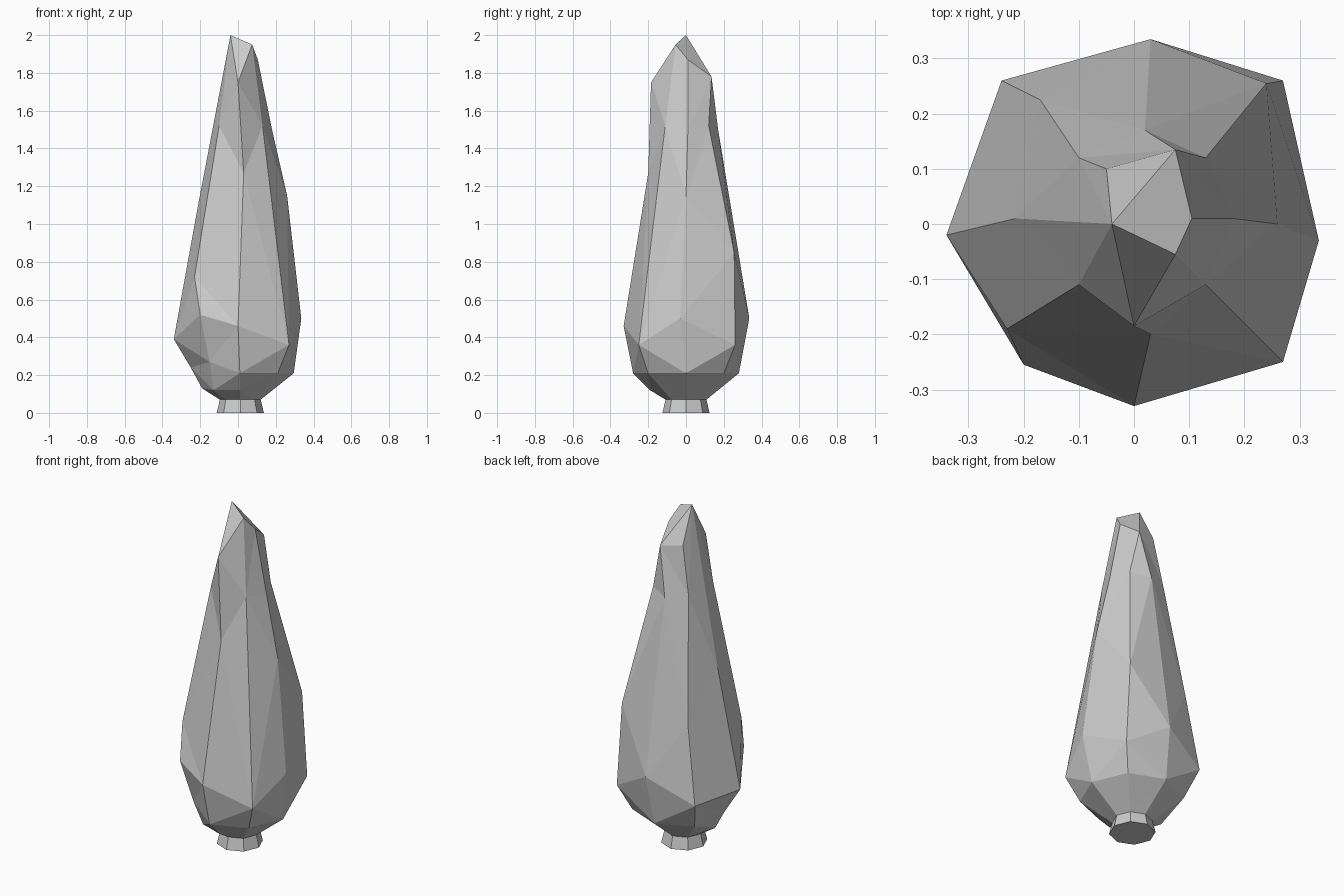
import bpy, bmesh
from math import cos, sin, tau
from mathutils import Vector

if "Cube" in bpy.data.objects:
    bpy.data.objects.remove(bpy.data.objects["Cube"])

NECK_Z, NECK_R, CX = 0.07, 0.108, 0.012

# Eight vertical ridges, counter-clockwise from the right side
RIDGES = [
    [(.295, 0, .21), (.335, -.03, .5), (.26, 0, 1.15), (.18, .01, 1.5), (.105, .01, 1.87)],
    [(.21, .2, .21), (.27, .26, .36), (.24, .255, .85), (.13, .12, 1.52), (.075, .135, 1.78)],
    [(.01, .28, .21), (.03, .335, .5), (.02, .17, 1.5), (.075, .135, 1.78)],
    [(-.19, .19, .21), (-.24, .26, .37), (-.17, .225, .82), (-.1, .12, 1.53), (-.05, .1, 1.8)],
    [(-.19, 0, .13), (-.25, 0, .24), (-.34, -.02, .39), (-.215, .01, 1.08)],
    [(-.13, -.14, .12), (-.15, -.2, .27), (-.2, -.255, .52), (-.23, -.19, .72), (-.1, -.11, 1.52)],
    [(.01, -.19, .12), (.01, -.28, .21), (0, -.33, .46), (.03, -.2, 1.27), (0, -.185, 1.75)],
    [(.21, -.2, .21), (.27, -.25, .36), (.13, -.11, 1.52), (.075, -.055, 1.95)],
]
APEX = (-.04, 0, 2)


def finish(bm, name):
    bmesh.ops.recalc_face_normals(bm, faces=bm.faces)
    mesh = bpy.data.meshes.new(name)
    bm.to_mesh(mesh)
    bm.free()
    obj = bpy.data.objects.new(name, mesh)
    bpy.context.collection.objects.link(obj)


# Foliage: stitch facets between neighbouring ridges, shorter diagonal first
bm = bmesh.new()
cache = {}


def vert(p):
    if p not in cache:
        cache[p] = bm.verts.new(Vector(p))
    return cache[p]


columns = []
for i, ridge in enumerate(RIDGES):
    a = tau * i / 8
    neck = (CX + NECK_R * cos(a), NECK_R * sin(a), NECK_Z)
    columns.append([vert(p) for p in [neck] + ridge + [APEX]])

for i in range(8):
    left, right = columns[i], columns[(i + 1) % 8]
    a = b = 0
    while a < len(left) - 1 or b < len(right) - 1:
        up_left = b == len(right) - 1 or (
            a < len(left) - 1
            and (left[a + 1].co - right[b].co).length < (left[a].co - right[b + 1].co).length)
        tri = [left[a], right[b], left[a + 1] if up_left else right[b + 1]]
        a, b = (a + 1, b) if up_left else (a, b + 1)
        if len(set(tri)) == 3:
            bm.faces.new(tri)
bm.faces.new([c[0] for c in reversed(columns)])
finish(bm, "foliage")

# Trunk: short flared octagonal stub
bm = bmesh.new()
bmesh.ops.create_cone(bm, cap_ends=True, segments=8, radius1=0.125, radius2=NECK_R, depth=NECK_Z)
bmesh.ops.translate(bm, verts=bm.verts, vec=(CX, 0, NECK_Z / 2))
finish(bm, "trunk")
